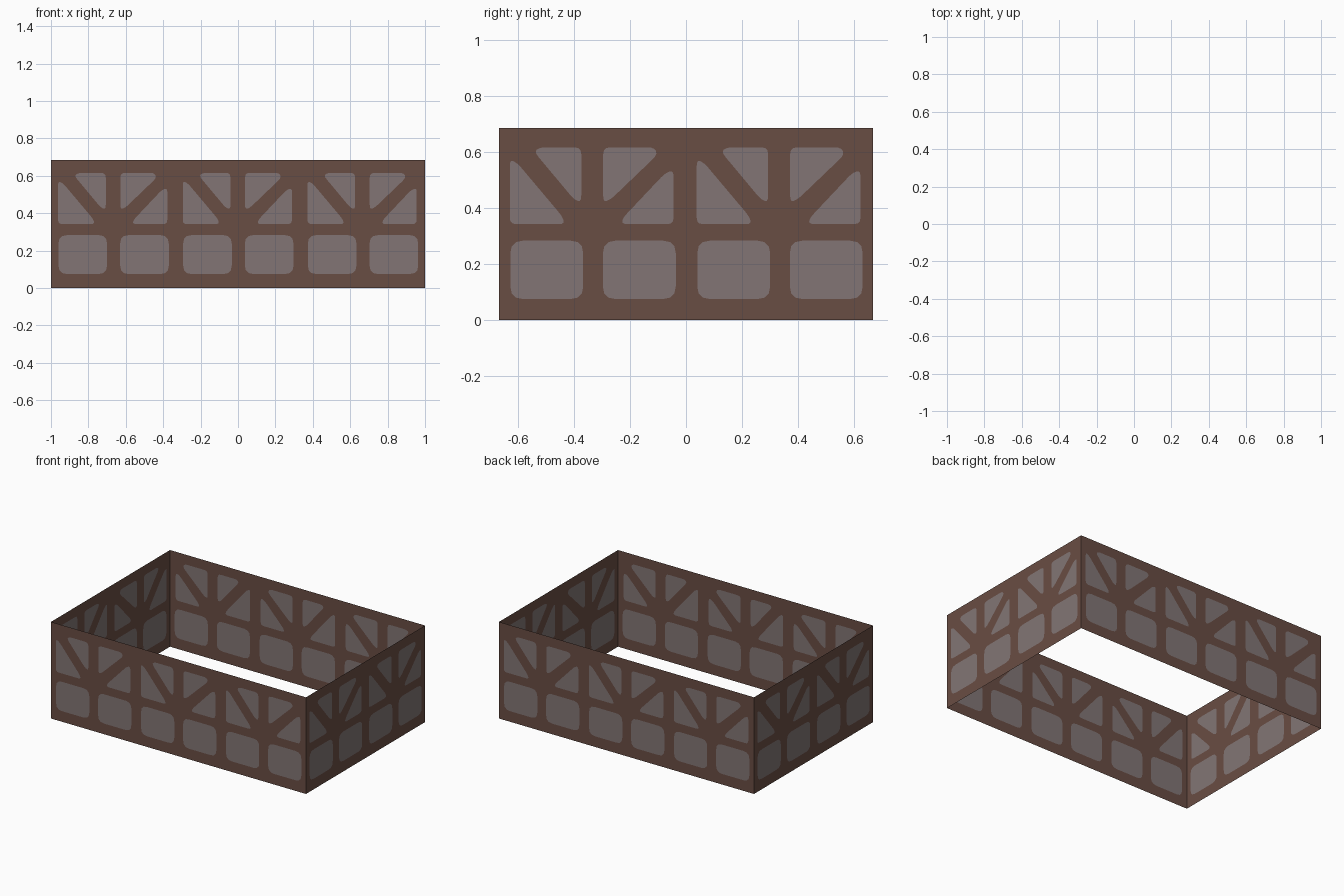
import bpy, bmesh, math
from mathutils import Vector, Matrix

if "Cube" in bpy.data.objects:
    bpy.data.objects.remove(bpy.data.objects["Cube"])

W, D, H = 2.0, 1.333, 0.685
TILE = 2 / 3

def material(name, rgb):
    m = bpy.data.materials.new(name)
    m.diffuse_color = (*rgb, 1)
    m.use_nodes = True
    m.node_tree.nodes["Principled BSDF"].inputs["Base Color"].default_value = m.diffuse_color
    return m

timber = material("brown_timber", (0.141, 0.074, 0.057))
plaster = material("grey_plaster", (0.223, 0.179, 0.178))

# Infill panels of one repeating bay: (corner points, corner radius)
PANELS = [
    ([(.04, .075), (.30, .075), (.30, .283), (.04, .283)], .045),
    ([(.37, .075), (.63, .075), (.63, .283), (.37, .283)], .045),
    ([(.038, .342), (.234, .342), (.225, .37), (.065, .56), (.038, .572)], .022),
    ([(.125, .60), (.145, .616), (.293, .616), (.293, .42), (.267, .43)], .025),
    ([(.371, .42), (.398, .43), (.565, .59), (.553, .616), (.371, .616)], .025),
    ([(.437, .342), (.622, .342), (.622, .535), (.592, .524), (.442, .365)], .022),
]

def rounded(points, r):
    """Round every corner of a closed polygon."""
    pts, out = [Vector(p) for p in points], []
    for i, p in enumerate(pts):
        a, b = pts[i - 1] - p, pts[(i + 1) % len(pts)] - p
        s = p + a.normalized() * min(r, a.length * .45)
        e = p + b.normalized() * min(r, b.length * .45)
        for t in (0, 1 / 3, 2 / 3, 1):
            out.append(s * (1 - t) ** 2 + p * 2 * t * (1 - t) + e * t * t)
    return out

def wall(name, width, distance, angle):
    """Single-sheet wall with panel shapes cut into its surface."""
    bm = bmesh.new()
    edges, loops = [], []

    def ring(points):
        vs = [bm.verts.new((p[0] - width / 2, -distance, p[1])) for p in points]
        edges.extend(bm.edges.new((vs[i - 1], vs[i])) for i in range(len(vs)))
        return vs

    ring([(0, 0), (width, 0), (width, H), (0, H)])
    for k in range(round(width / TILE)):
        for pts, r in PANELS:
            loops.append(ring([(p.x + k * TILE, p.y) for p in rounded(pts, r)]))
    # timber frame around the panels
    bmesh.ops.triangle_fill(bm, edges=edges, use_beauty=True,
                            use_dissolve=False, normal=(0, -1, 0))
    # drop any fill lying inside a panel, then close each panel with one face
    sets = [set(l) for l in loops]
    inner = [f for f in bm.faces if any(s.issuperset(f.verts) for s in sets)]
    bmesh.ops.delete(bm, geom=inner, context='FACES_ONLY')
    for l in loops:
        for a, b in zip(l, l[1:] + l[:1]):
            if not bm.edges.get((a, b)):
                bm.edges.new((a, b))
        bm.faces.new(l).material_index = 1
    bm.normal_update()
    for f in bm.faces:
        if f.normal.y > 0:
            f.normal_flip()
    bm.transform(Matrix.Rotation(angle, 4, 'Z'))
    me = bpy.data.meshes.new(name)
    bm.to_mesh(me)
    bm.free()
    me.materials.append(timber)
    me.materials.append(plaster)
    bpy.context.collection.objects.link(bpy.data.objects.new(name, me))

# Four walls, open above and below
wall("front_wall", W, D / 2, 0)
wall("right_wall", D, W / 2, math.pi / 2)
wall("back_wall", W, D / 2, math.pi)
wall("left_wall", D, W / 2, -math.pi / 2)
